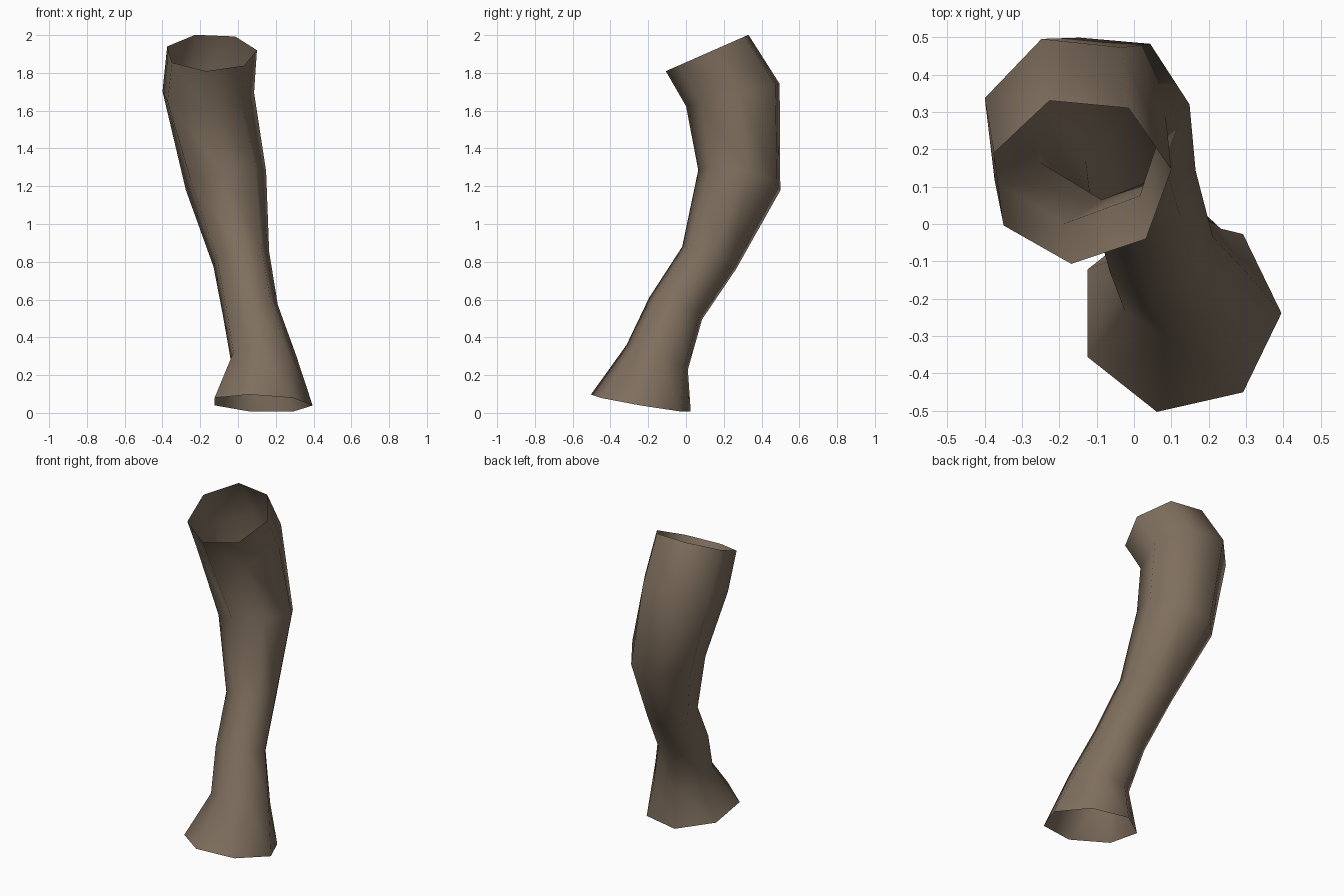
import bpy, bmesh
from math import cos, sin, pi, radians

cube = bpy.data.objects.get("Cube")
if cube:
    bpy.data.objects.remove(cube)

SIDES = 7

# Cross-sections from top to bottom:
# centre, half width, half depth, slope along x, slope along y, turn in degrees
SECTIONS = [
    ((-0.143, 0.118, 1.908), 0.245, 0.226, 0.0, 0.44, 7),
    ((-0.163, 0.255, 1.685), 0.25, 0.256, 0.01, 0.24, 7),
    ((-0.068, 0.289, 1.24), 0.219, 0.225, 0.21, -0.22, 8),
    ((0.014, 0.126, 0.826), 0.152, 0.147, 0.23, -0.39, 7),
    ((0.062, -0.051, 0.556), 0.15, 0.145, 0.15, -0.39, 7),
    ((0.131, -0.15, 0.295), 0.179, 0.167, 0.05, -0.4, 4),
    ((0.122, -0.239, 0.05), 0.273, 0.271, -0.04, -0.17, 0),
]


def add_ring(bm, centre, rx, ry, slope_x, slope_y, turn):
    ring = []
    for i in range(SIDES):
        a = radians(turn) + 2 * pi * i / SIDES
        dx, dy = rx * cos(a), ry * sin(a)
        ring.append(bm.verts.new((centre[0] + dx, centre[1] + dy,
                                  centre[2] + slope_x * dx + slope_y * dy)))
    return ring


# Brown colour
brown = bpy.data.materials.new("brown")
brown.use_nodes = True
colour = (0.212, 0.158, 0.111, 1)
brown.diffuse_color = colour
brown.node_tree.nodes["Principled BSDF"].inputs["Base Color"].default_value = colour

# Bent tube, open at both ends
bm = bmesh.new()
rings = [add_ring(bm, *section) for section in SECTIONS]
for upper, lower in zip(rings, rings[1:]):
    for i in range(SIDES):
        j = (i + 1) % SIDES
        face = bm.faces.new((upper[i], lower[i], lower[j], upper[j]))
        face.smooth = True
mesh = bpy.data.meshes.new("bent_tube")
bm.to_mesh(mesh)
bm.free()
mesh.materials.append(brown)
tube = bpy.data.objects.new("bent_tube", mesh)
bpy.context.collection.objects.link(tube)
